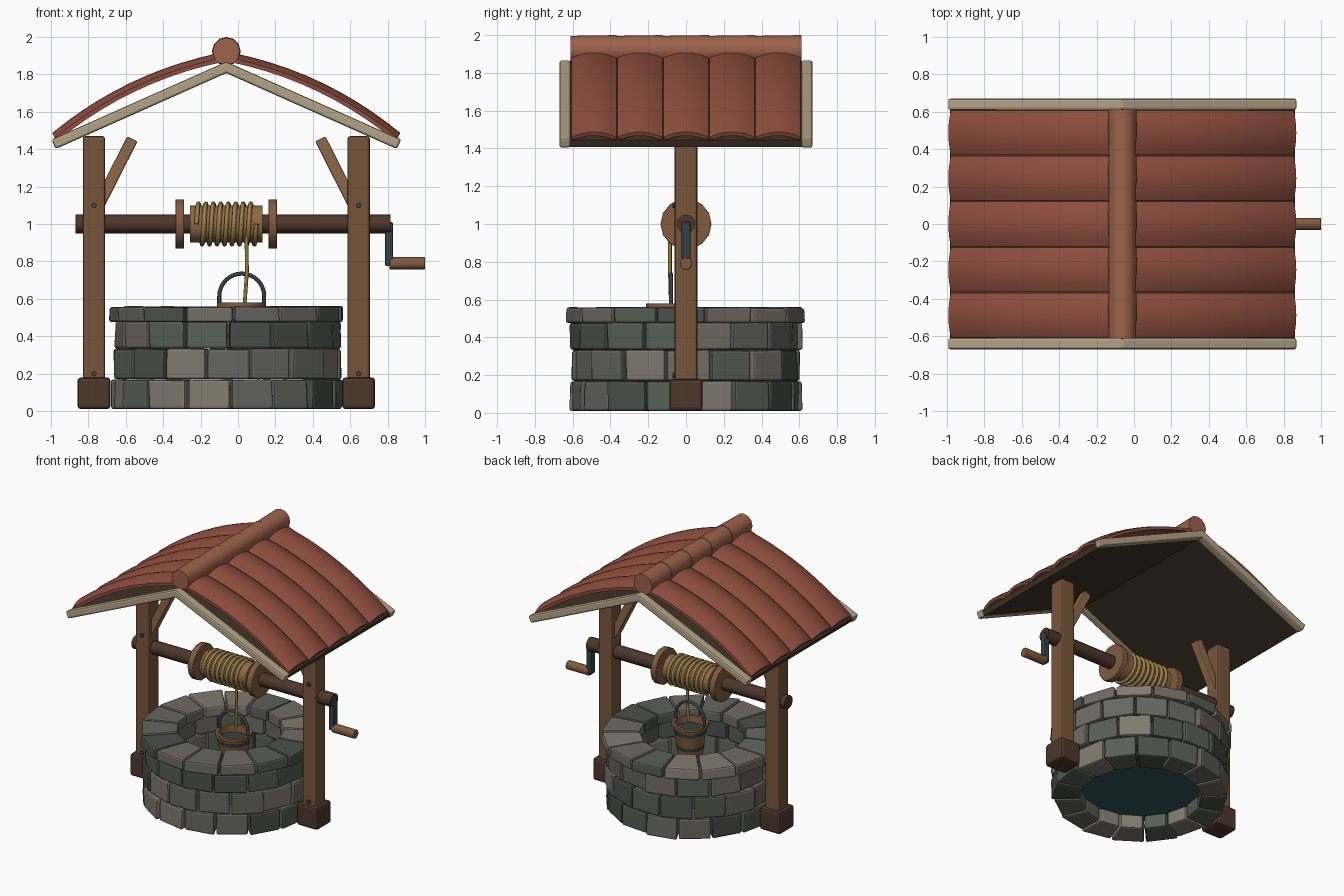
import bpy, bmesh, math, random
from math import sin, cos, pi
from mathutils import Vector, Matrix

if "Cube" in bpy.data.objects:
    bpy.data.objects.remove(bpy.data.objects["Cube"])

random.seed(4)
CX = -0.0625          # axis of symmetry of the well
BOX = [(0, 1, 3, 2), (4, 6, 7, 5), (0, 4, 5, 1), (2, 3, 7, 6), (0, 2, 6, 4), (1, 5, 7, 3)]


def mat(name, *c):
    m = bpy.data.materials.new(name)
    m.diffuse_color = (*c, 1)
    m.use_nodes = True
    m.node_tree.nodes["Principled BSDF"].inputs["Base Color"].default_value = m.diffuse_color
    return m


WOOD = mat("oak", 0.19, 0.09, 0.042)
DARK = mat("dark_wood", 0.075, 0.038, 0.023)
LIGHT = mat("light_wood", 0.27, 0.14, 0.065)
DRUM = mat("drum_wood", 0.22, 0.105, 0.05)
ROPE = mat("rope", 0.32, 0.21, 0.06)
IRON = mat("iron", 0.035, 0.055, 0.06)
TILE = mat("clay", 0.27, 0.075, 0.047)
RIDGE = mat("ridge_clay", 0.34, 0.125, 0.072)
CREAM = mat("cream_wood", 0.45, 0.37, 0.24)
UNDER = mat("roof_board", 0.05, 0.033, 0.02)
WATER = mat("water", 0.03, 0.09, 0.10)
STONES = [mat("stone_%d" % i, *c) for i, c in enumerate(
    [(0.13, 0.13, 0.12), (0.22, 0.195, 0.16), (0.095, 0.115, 0.095), (0.16, 0.145, 0.125), (0.07, 0.08, 0.07)])]


def mesh(name, verts, faces, m, bevel=0, smooth=False):
    me = bpy.data.meshes.new(name)
    me.from_pydata([tuple(v) for v in verts], [], faces)
    bm = bmesh.new()
    bm.from_mesh(me)
    bmesh.ops.recalc_face_normals(bm, faces=bm.faces)
    bm.to_mesh(me)
    bm.free()
    me.materials.append(m)
    ob = bpy.data.objects.new(name, me)
    bpy.context.collection.objects.link(ob)
    if bevel:
        b = ob.modifiers.new("bevel", "BEVEL")
        b.width, b.segments = bevel, 2
    if smooth:
        bpy.ops.object.select_all(action='DESELECT')
        ob.select_set(True)
        bpy.context.view_layer.objects.active = ob
        bpy.ops.object.shade_smooth_by_angle(angle=math.radians(40))
    return ob


def box(name, x, y, z, m, bevel=0.01):
    return mesh(name, [(a, b, c) for a in x for b in y for c in z], BOX, m, bevel)


def rod(name, p, q, r, m, n=12, r2=None, smooth=True, bevel=0):
    """Cylinder or cone from p to q."""
    p, q = Vector(p), Vector(q)
    rot = (q - p).to_track_quat('Z', 'Y')
    vs = [c + rot @ Vector((rr * cos(2 * pi * i / n), rr * sin(2 * pi * i / n), 0))
          for c, rr in ((p, r), (q, r2 or r)) for i in range(n)]
    fs = [(i, (i + 1) % n, n + (i + 1) % n, n + i) for i in range(n)]
    return mesh(name, vs, fs + [tuple(range(n)), tuple(range(n, 2 * n))], m, bevel, smooth)


def tube(name, pts, r, m, cyclic=False):
    cu = bpy.data.curves.new(name, 'CURVE')
    cu.dimensions = '3D'
    cu.bevel_depth, cu.bevel_resolution, cu.use_fill_caps = r, 2, True
    s = cu.splines.new('POLY')
    s.points.add(len(pts) - 1)
    for pt, co in zip(s.points, pts):
        pt.co = (*co, 1)
    s.use_cyclic_u = cyclic
    cu.materials.append(m)
    ob = bpy.data.objects.new(name, cu)
    bpy.context.collection.objects.link(ob)


# Stone wall courses and cap: wedge blocks around the shaft
def course(name, n, z0, z1, ri, ro, phase, jit):
    for i in range(n):
        g = 0.006
        a0, a1 = [2 * pi * (i + k + phase) / n for k in (0, 1)]
        dr = random.uniform(-jit, jit)
        vs = []
        for a, s in ((a0, 1), (a1, -1)):
            for r in (ri, ro + dr):
                for z in (z0, z1 + random.uniform(-0.004, 0.004)):
                    rr = r + (random.uniform(-0.008, 0.008) if r > ri else 0)
                    aa = a + s * g / r
                    vs.append((CX + rr * cos(aa), rr * sin(aa), z))
        mesh("%s_%d" % (name, i), vs, BOX, random.choice(STONES), 0.013)


course("wall_low", 16, 0.01, 0.168, 0.42, 0.61, 0.1, 0.012)
course("wall_mid", 16, 0.17, 0.332, 0.42, 0.615, 0.55, 0.012)
course("wall_high", 16, 0.334, 0.48, 0.42, 0.605, 0.05, 0.012)
course("cap_stone", 15, 0.475, 0.558, 0.37, 0.632, 0.4, 0.008)
rod("water", (CX, 0, 0.11), (CX, 0, 0.13), 0.43, WATER, 32)

# Posts, feet, braces and bolts on both sides
for side, s in (("left", -1), ("right", 1)):
    px = CX + s * 0.7075
    box(side + "_post", (px - 0.06, px + 0.06), (-0.06, 0.06), (0.02, 1.47), WOOD, 0.015)
    box(side + "_foot", (px - 0.088, px + 0.088), (-0.088, 0.088), (0.01, 0.18), DARK, 0.018)
    p, q = Vector((px - s * 0.02, 0, 1.09)), Vector((px - s * 0.205, 0, 1.455))
    d = (q - p).normalized()
    w = Vector((d.z, 0, -d.x)) * 0.031
    h = Vector((0, 0.032, 0))
    mesh(side + "_brace", [e + a * w + b * h for e in (p, q) for a in (-1, 1) for b in (-1, 1)],
         BOX, LIGHT, 0.008)
    for z in (0.2, 1.1):
        rod(side + "_bolt", (px, -0.05, z), (px, -0.072, z), 0.015, IRON, 8)

# Windlass: axle, drum, flanges and crank
rod("axle", (-0.87, 0, 1), (0.815, 0, 1), 0.05, DARK, 12)
rod("drum", (-0.257, 0, 1), (0.132, 0, 1), 0.102, LIGHT, 14)
for x in (-0.335, 0.163):
    rod("drum_flange", (x, 0, 1), (x + 0.046, 0, 1), 0.135, DRUM, 14, bevel=0.004)
box("crank_arm", (0.787, 0.828), (-0.024, 0.024), (0.775, 1.01), IRON, 0.006)
rod("crank_handle", (0.81, 0, 0.79), (1.0, 0, 0.79), 0.033, DRUM, 12, bevel=0.004)

# Rope: coil on the drum and the hanging line
T, N = 8, 20
tube("rope_coil", [(-0.222 + 0.32 * i / (T * N), -0.108 * cos(2 * pi * i / N), 1 + 0.108 * sin(2 * pi * i / N))
                   for i in range(T * N + 1)], 0.0125, ROPE)
tube("hanging_rope", [(0.045, -0.085, 0.93), (0.048, -0.085, 0.75), (0.036, -0.08, 0.58)], 0.01, ROPE)

# Bucket: lathed shell, hoops, water and bail
BX, BY = 0.02, -0.08
prof = [(0.001, 0.34), (0.088, 0.34), (0.116, 0.555), (0.131, 0.557), (0.131, 0.58),
        (0.107, 0.58), (0.08, 0.36), (0.001, 0.36)]
n = 16
vs = [(BX + r * cos(2 * pi * j / n), BY + r * sin(2 * pi * j / n), z) for r, z in prof for j in range(n)]
fs = [(i * n + j, i * n + (j + 1) % n, (i + 1) * n + (j + 1) % n, (i + 1) * n + j)
      for i in range(len(prof) - 1) for j in range(n)]
mesh("bucket", vs, fs, DRUM, smooth=True)
rod("bucket_water", (BX, BY, 0.52), (BX, BY, 0.53), 0.103, IRON, n)
for z, r in ((0.39, 0.096), (0.505, 0.111)):
    rod("bucket_hoop", (BX, BY, z), (BX, BY, z + 0.025), r, IRON, n, r + 0.004).modifiers.clear()
tube("bucket_handle", [(BX - 0.12, BY, 0.56)] +
     [(BX - 0.12 * cos(pi * i / 16), BY, 0.615 + 0.12 * sin(pi * i / 16)) for i in range(17)] +
     [(BX + 0.12, BY, 0.56)], 0.011, IRON)

# Roof: boards, barge boards and five bowed barrel-tile columns per slope
for side, s in (("left", -1), ("right", 1)):
    def slab(name, d0, z0, d1, z1, t, y0, y1, m, bev):
        nrm = Vector((z0 - z1, 0, d1 - d0)).normalized() * t
        vs = []
        for d, z in ((d0, z0), (d1, z1)):
            for y in (y0, y1):
                for k in (0, 1):
                    vs.append((CX + s * (d - k * nrm.x), y, z - k * nrm.z))
        mesh(name, vs, BOX, m, bev)
    slab(side + "_roof_board", 0.0, 1.862, 0.922, 1.445, 0.04, -0.615, 0.615, UNDER, 0)
    for nm, y in (("front", -0.64), ("back", 0.64)):
        slab("%s_%s_barge_board" % (side, nm), -0.005, 1.87, 0.935, 1.452, 0.056, y - 0.03, y + 0.03, CREAM, 0.012)

    U, V, W = 10, 8, 0.244
    nx, nz = 0.425 / 0.971, 0.873 / 0.971
    for c in range(5):
        yc = (c - 2) * W
        vs = []
        for lift in (0, -0.022):
            for i in range(U + 1):
                t = i / U
                for j in range(V + 1):
                    v = j / V * 2 - 1
                    o = 0.06 * 4 * t * (1 - t) + 0.03 * (1 - v * v) + lift
                    vs.append((CX + s * (0.035 + 0.882 * t + nx * o), yc + v * (W / 2 - 0.003),
                               1.885 - 0.425 * t + nz * o))
        K = V + 1
        S = (U + 1) * K
        q = [(i * K + j, i * K + j + 1, (i + 1) * K + j + 1, (i + 1) * K + j) for i in range(U) for j in range(V)]
        fs = q + [tuple(S + k for k in f) for f in q]
        rim = [j for j in range(V)] + [i * K + V for i in range(U)] + \
              [U * K + j for j in range(V, 0, -1)] + [i * K for i in range(U, 0, -1)]
        fs += [(a, b, b + S, a + S) for a, b in zip(rim, rim[1:] + rim[:1])]
        mesh("%s_tile_column_%d" % (side, c), vs, fs, TILE, smooth=True)

# Ridge caps, slightly tapered so each laps the next
for i in range(5):
    y = -0.612 + i * 0.2448
    rod("ridge_cap_%d" % i, (CX, y, 1.923), (CX, y + 0.2448, 1.923), 0.073, RIDGE, 12, 0.077)
